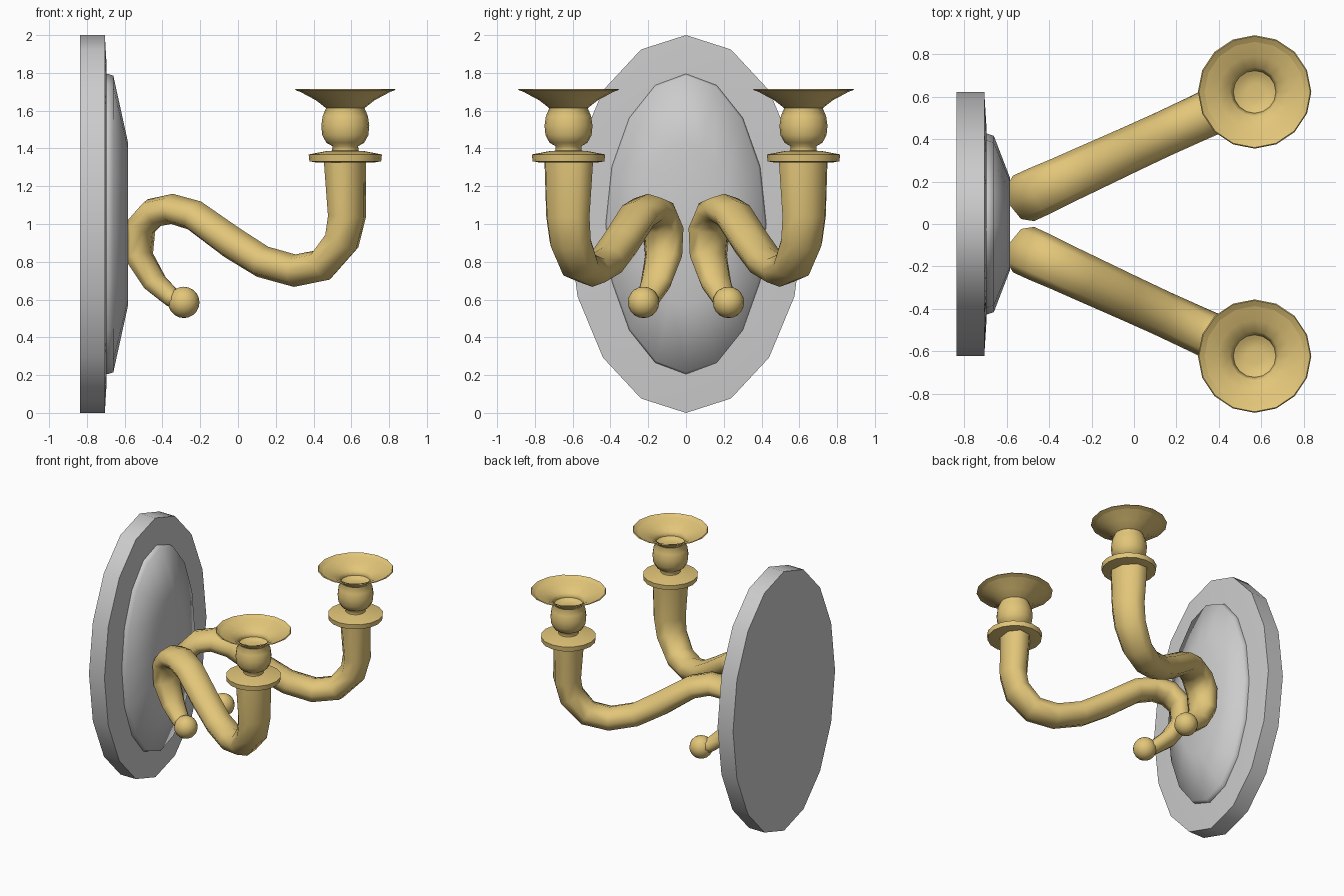
import bpy, bmesh, math
from mathutils import Vector

if "Cube" in bpy.data.objects:
    bpy.data.objects.remove(bpy.data.objects["Cube"])

brass = bpy.data.materials.new("brass")
brass.diffuse_color = (0.76, 0.56, 0.19, 1)
brass.use_nodes = True
brass.node_tree.nodes["Principled BSDF"].inputs["Base Color"].default_value = brass.diffuse_color


def loft(name, rings, angle, mat=None):
    """Skin a list of equal-length point rings and cap both ends."""
    bm = bmesh.new()
    rows = [[bm.verts.new(p) for p in ring] for ring in rings]
    n = len(rows[0])
    for a, b in zip(rows, rows[1:]):
        for i in range(n):
            j = (i + 1) % n
            bm.faces.new((a[i], a[j], b[j], b[i]))
    bm.faces.new(rows[0])
    bm.faces.new(rows[-1])
    bmesh.ops.recalc_face_normals(bm, faces=bm.faces)
    me = bpy.data.meshes.new(name)
    bm.to_mesh(me)
    bm.free()
    ob = bpy.data.objects.new(name, me)
    bpy.context.collection.objects.link(ob)
    finish(ob, angle, mat)
    return ob


def finish(ob, angle, mat):
    if mat:
        ob.data.materials.append(mat)
    bpy.ops.object.select_all(action='DESELECT')
    ob.select_set(True)
    bpy.context.view_layer.objects.active = ob
    bpy.ops.object.shade_smooth_by_angle(angle=math.radians(angle))


def oval(x, ry, rz, n=16):
    angs = [math.tau * i / n for i in range(n)]
    return [Vector((x, ry * math.sin(a), 1 + rz * math.cos(a))) for a in angs]


# Wall plate and raised domed panel
loft("wall_plate", [oval(-0.837, 0.622, 1.0), oval(-0.705, 0.622, 1.0),
                    oval(-0.695, 0.46, 0.83)], 50)
loft("raised_panel", [oval(-0.72, 0.425, 0.795), oval(-0.69, 0.425, 0.795),
                      oval(-0.66, 0.415, 0.785), oval(-0.583, 0.215, 0.435)], 75)

# Arm path: x, z, in-plane radius, sideways radius; each arm lies in a slanted plane
PATH = [(-0.29, 0.585, 0.050, 0.06), (-0.35, 0.61, 0.052, 0.07),
        (-0.44, 0.69, 0.062, 0.09), (-0.525, 0.83, 0.070, 0.108),
        (-0.52, 0.98, 0.078, 0.118), (-0.445, 1.06, 0.080, 0.118),
        (-0.35, 1.08, 0.080, 0.114), (-0.23, 1.045, 0.083, 0.112),
        (-0.03, 0.90, 0.088, 0.108), (0.13, 0.80, 0.086, 0.106),
        (0.30, 0.753, 0.086, 0.108), (0.445, 0.782, 0.088, 0.112),
        (0.55, 0.91, 0.094, 0.120), (0.577, 1.04, 0.099, 0.126),
        (0.566, 1.34, 0.109, 0.142)]

# Candle cup outline: radius, z
CUP = [(0.15, 1.325), (0.19, 1.332), (0.194, 1.368), (0.10, 1.386),
       (0.07, 1.388), (0.068, 1.412), (0.10, 1.43), (0.122, 1.47),
       (0.127, 1.52), (0.120, 1.57), (0.10, 1.618), (0.115, 1.645),
       (0.17, 1.675), (0.267, 1.710), (0.262, 1.716), (0.23, 1.695),
       (0.155, 1.655), (0.085, 1.60), (0.04, 1.595)]


def arm_rings(side, sides=8):
    pts = [Vector((p[0], side * (0.36 + 0.46 * p[0]), p[1])) for p in PATH]
    lateral = Vector((-0.46 * side, 1, 0)).normalized()
    rings = []
    for i, p in enumerate(pts):
        a, b = pts[max(i - 1, 0)], pts[min(i + 1, len(pts) - 1)]
        up = (b - a).normalized().cross(lateral)
        r, w = PATH[i][2:]
        angs = [math.tau * k / sides for k in range(sides)]
        rings.append([p + lateral * (w * math.cos(t)) + up * (r * math.sin(t))
                      for t in angs])
    return rings


for side, label in ((1, "back"), (-1, "front")):
    # Curved arm
    loft(label + "_arm", arm_rings(side), 85, brass)

    # Turned drip pan and hollow candle cup
    rings = [[Vector((0.568 + r * math.cos(math.tau * k / 16),
                      side * 0.622 + r * math.sin(math.tau * k / 16), z))
              for k in range(16)] for r, z in CUP]
    loft(label + "_candle_cup", rings, 70, brass)

    # Ball on the hooked end
    bpy.ops.mesh.primitive_uv_sphere_add(segments=16, ring_count=10, radius=0.083,
                                         location=(-0.287, side * 0.225, 0.585))
    ball = bpy.context.object
    ball.name = label + "_ball_tip"
    finish(ball, 60, brass)
